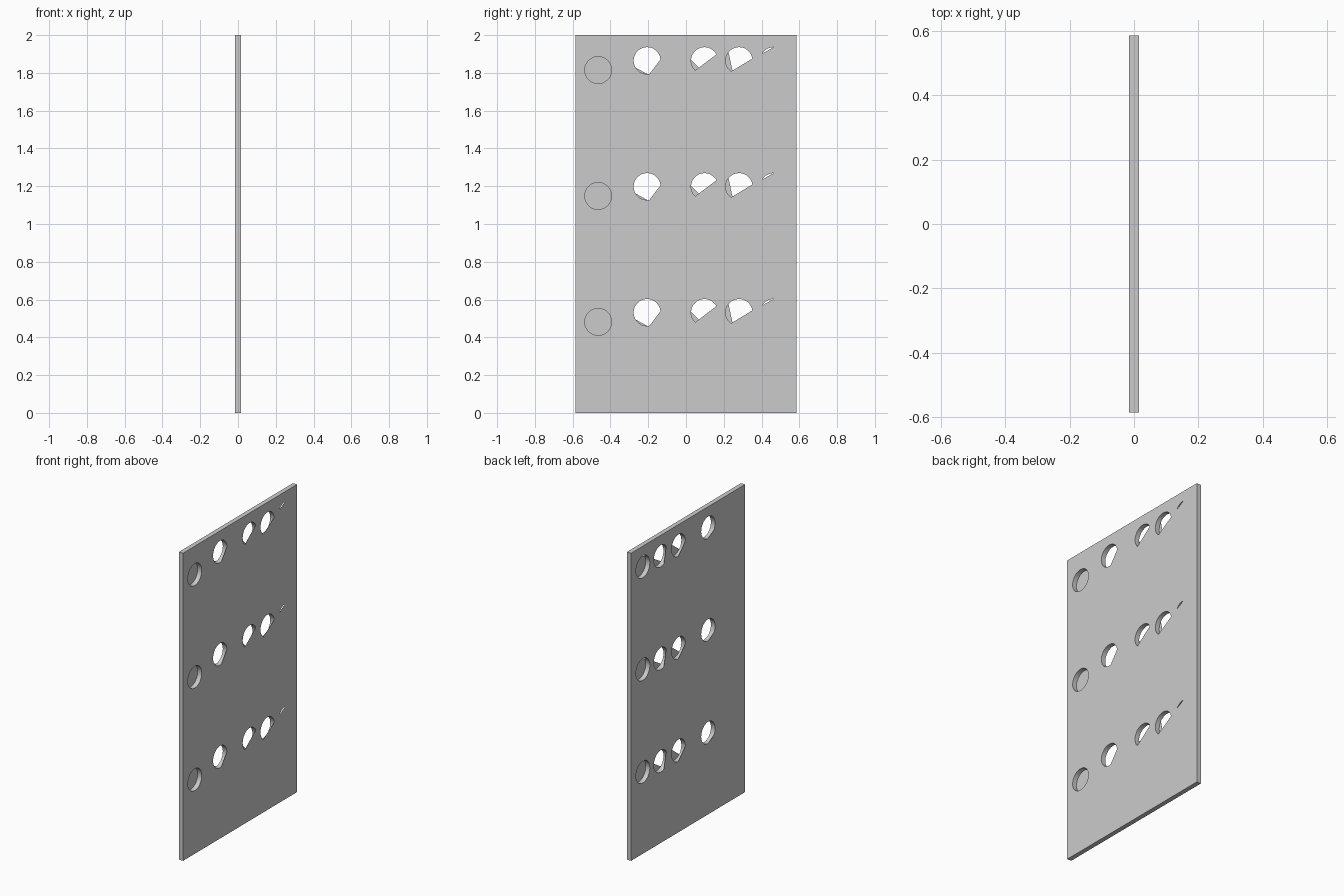
import bpy
from math import cos, sin, pi, hypot

if "Cube" in bpy.data.objects:
    bpy.data.objects.remove(bpy.data.objects["Cube"])

WIDTH, HEIGHT, THICK, SKIN = 1.17, 2.0, 0.03, 0.0006
R, SEG, ROW_STEP = 0.071, 64, 2 / 3

# Each hole: centre (y, z) in the top row, then the straight chords that
# trim its opening on the front skin and on the back skin.
# A chord is (y1, z1, y2, z2) relative to the centre; left of it is kept open.
# None means the opening is fully covered on that side.
HOLES = [
    (-0.465, 1.815, [], None),
    (-0.206, 1.865, [(0.013, -0.070, 0.072, 0.008)], [(-0.063, -0.036, 0.003, -0.072)]),
    (0.098, 1.865, [(-0.042, -0.046, 0.063, 0.033)], [(-0.071, 0.003, -0.026, -0.042)]),
    (0.281, 1.865, [(-0.040, -0.056, 0.066, 0.008)], [(-0.056, 0.045, -0.034, -0.058)]),
    (0.464, 1.865, [(-0.068, 0.033, -0.002, 0.070)], []),
]


def clip(points, chord):
    """Keep the part of a polygon lying left of the chord."""
    y1, z1, y2, z2 = chord
    side = [((y2 - y1) * (z - z1) - (z2 - z1) * (y - y1)) for y, z in points]
    out = []
    for i, p in enumerate(points):
        j = (i + 1) % len(points)
        q, a, b = points[j], side[i], side[j]
        if a >= 0:
            out.append(p)
        if a * b < 0:
            t = a / (a - b)
            out.append((p[0] + t * (q[0] - p[0]), p[1] + t * (q[1] - p[1])))
    return [p for i, p in enumerate(out)
            if hypot(p[0] - out[i - 1][0], p[1] - out[i - 1][1]) > 1e-5]


def opening(y, z, chords):
    pts = [(R * cos(2 * pi * i / SEG), R * sin(2 * pi * i / SEG)) for i in range(SEG)]
    for chord in chords:
        pts = clip(pts, chord)
    return [(y + a, z + b) for a, b in pts]


def sheet(name, x, thick, chord_sets):
    """Flat panel in the YZ plane with three rows of openings."""
    w = WIDTH / 2
    loops = [[(-w, 0), (w, 0), (w, HEIGHT), (-w, HEIGHT)]]
    for row in range(3):
        for (y, z, _, _), chords in zip(HOLES, chord_sets):
            if chords is not None:
                loops.append(opening(y, z - row * ROW_STEP, chords))
    curve = bpy.data.curves.new(name, 'CURVE')
    curve.dimensions = '2D'
    curve.fill_mode = 'BOTH'
    curve.extrude = thick / 2
    for loop in loops:
        spline = curve.splines.new('POLY')
        spline.points.add(len(loop) - 1)
        for point, (a, b) in zip(spline.points, loop):
            point.co = (a, b, 0, 1)
        spline.use_cyclic_u = True
    obj = bpy.data.objects.new(name, curve)
    obj.location.x = x
    obj.rotation_euler = (pi / 2, 0, pi / 2)
    bpy.context.collection.objects.link(obj)
    bpy.ops.object.select_all(action='DESELECT')
    obj.select_set(True)
    bpy.context.view_layer.objects.active = obj
    bpy.ops.object.convert(target='MESH')
    bpy.ops.object.shade_smooth_by_angle()


# Core with full round bores, covered by a trimmed skin on each face
offset = (THICK - SKIN) / 2
sheet("panel_core", 0, THICK - 2 * SKIN, [[] for _ in HOLES])
sheet("front_skin", offset, SKIN, [h[2] for h in HOLES])
sheet("back_skin", -offset, SKIN, [h[3] for h in HOLES])
